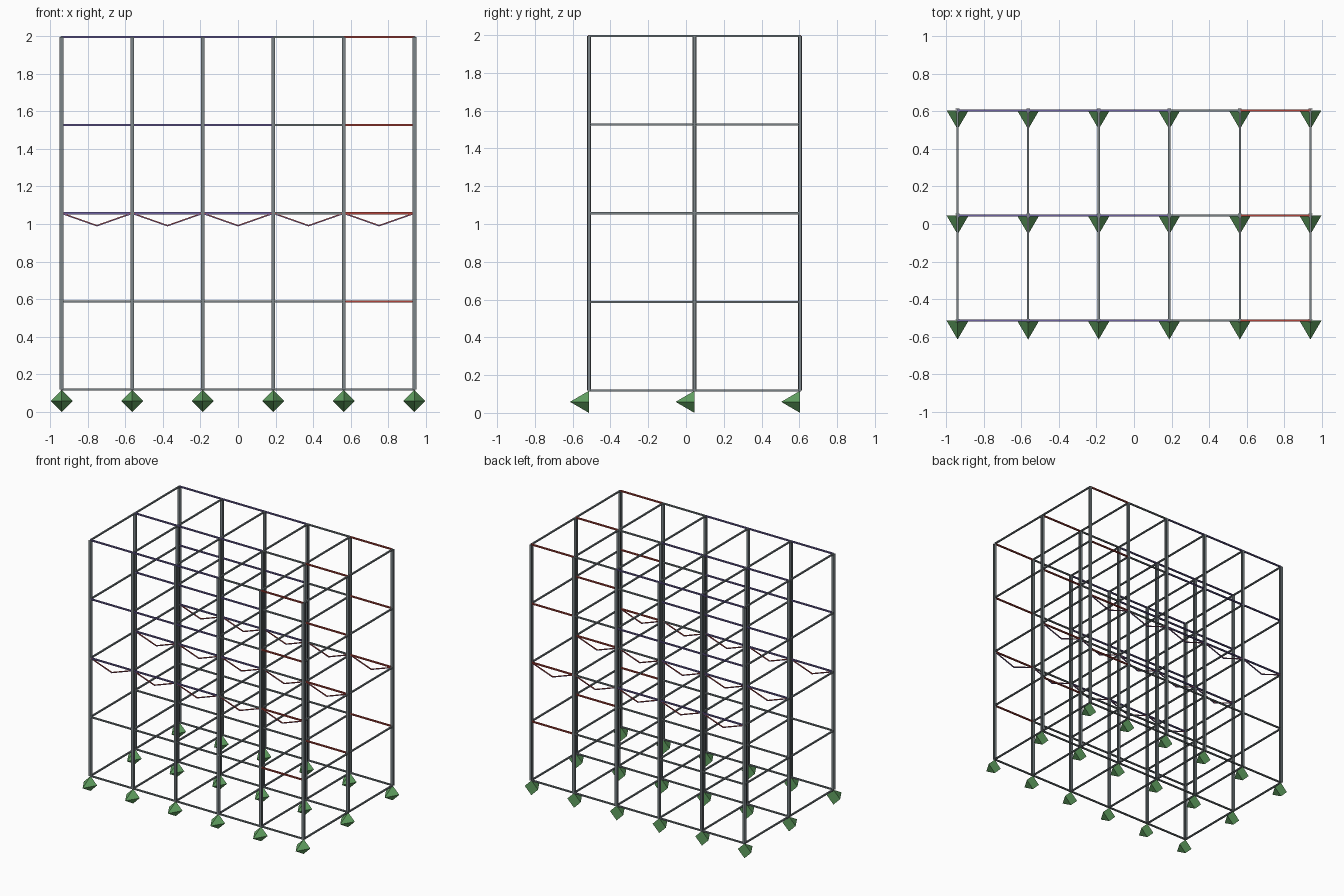
import bpy
import bmesh
from mathutils import Vector

if "Cube" in bpy.data.objects:
    bpy.data.objects.remove(bpy.data.objects["Cube"], do_unlink=True)

# Grid of the frame
XS = [-0.938 + 0.3752 * i for i in range(6)]
YS = [-0.514 + 0.559 * i for i in range(3)]
ZS = [0.119 + 0.469 * i for i in range(5)]


def material(name, rgb):
    m = bpy.data.materials.new(name)
    m.use_nodes = True
    m.diffuse_color = (*rgb, 1)
    m.node_tree.nodes["Principled BSDF"].inputs["Base Color"].default_value = (*rgb, 1)
    return m


GREY = material("steel grey", (0.20, 0.235, 0.25))
PURPLE = material("muted purple", (0.16, 0.127, 0.36))
RED = material("brick red", (0.45, 0.06, 0.045))
GREEN = material("support green", (0.12, 0.36, 0.12))


def finish(bm, name, mat):
    bmesh.ops.recalc_face_normals(bm, faces=bm.faces)
    mesh = bpy.data.meshes.new(name)
    bm.to_mesh(mesh)
    bm.free()
    mesh.materials.append(mat)
    bpy.context.collection.objects.link(bpy.data.objects.new(name, mesh))


def i_profile(width, depth, flange, web):
    w, d, t = width / 2, depth / 2, web / 2
    half = [(w, -d), (w, flange - d), (t, flange - d), (t, d - flange), (w, d - flange), (w, d)]
    return half + [(-u, v) for u, v in reversed(half)]


def flat_profile(width, depth):
    w, d = width / 2, depth / 2
    return [(-w, -d), (w, -d), (w, d), (-w, d)]


def member(bm, a, b, profile, up):
    """Extrude a section from a to b; 'up' is the depth direction."""
    a, b = Vector(a), Vector(b)
    along = (b - a).normalized()
    side = along.cross(Vector(up)).normalized()
    depth = side.cross(along)
    rings = [[bm.verts.new(p + side * u + depth * v) for u, v in profile] for p in (a, b)]
    n = len(profile)
    for i in range(n):
        j = (i + 1) % n
        bm.faces.new((rings[0][i], rings[0][j], rings[1][j], rings[1][i]))
    bm.faces.new(rings[0][::-1])
    bm.faces.new(rings[1])


COLUMN = i_profile(0.02, 0.02, 0.004, 0.004)
BEAM = i_profile(0.011, 0.011, 0.003, 0.003)

# Columns
bm = bmesh.new()
for x in XS:
    for y in YS:
        member(bm, (x, y, ZS[0]), (x, y, ZS[-1]), COLUMN, (0, 1, 0))
finish(bm, "columns", GREY)

# Cross beams, front to back
bm = bmesh.new()
for z in ZS:
    for x in XS:
        for y0, y1 in zip(YS, YS[1:]):
            member(bm, (x, y0, z), (x, y1, z), BEAM, (0, 0, 1))
finish(bm, "cross_beams", GREY)


# Long beams, coloured by bay and floor
def beam_colour(bay, floor):
    if bay == 4 and floor > 0:
        return "red"
    if bay < 3 and floor > 1:
        return "purple"
    return "grey"


for colour, mat in (("grey", GREY), ("purple", PURPLE), ("red", RED)):
    bm = bmesh.new()
    for floor, z in enumerate(ZS):
        for bay in range(5):
            if beam_colour(bay, floor) == colour:
                for y in YS:
                    member(bm, (XS[bay], y, z), (XS[bay + 1], y, z), BEAM, (0, 0, 1))
    finish(bm, "long_beams_" + colour, mat)

# Shallow V braces under the middle floor: red strip over purple strip
STRIP = flat_profile(0.007, 0.004)
for name, mat, dz in (("brace_upper_strip", RED, 0.002), ("brace_lower_strip", PURPLE, -0.002)):
    bm = bmesh.new()
    for y in YS:
        for x0, x1 in zip(XS, XS[1:]):
            low = ((x0 + x1) / 2, y, ZS[2] - 0.066 + dz)
            for x in (x0, x1):
                member(bm, (x, y, ZS[2] + dz), low, STRIP, (0, 0, 1))
    finish(bm, name, mat)

# Pyramid supports pointing forward from each column foot
R = 0.0585
bm = bmesh.new()
for x in XS:
    for y in YS:
        base = [bm.verts.new((x + R * u, y, R + R * v))
                for u, v in ((1, 0), (0, 1), (-1, 0), (0, -1))]
        tip = bm.verts.new((x, y - 0.1, R))
        bm.faces.new(base)
        for i in range(4):
            bm.faces.new((base[i], base[(i + 1) % 4], tip))
finish(bm, "supports", GREEN)
